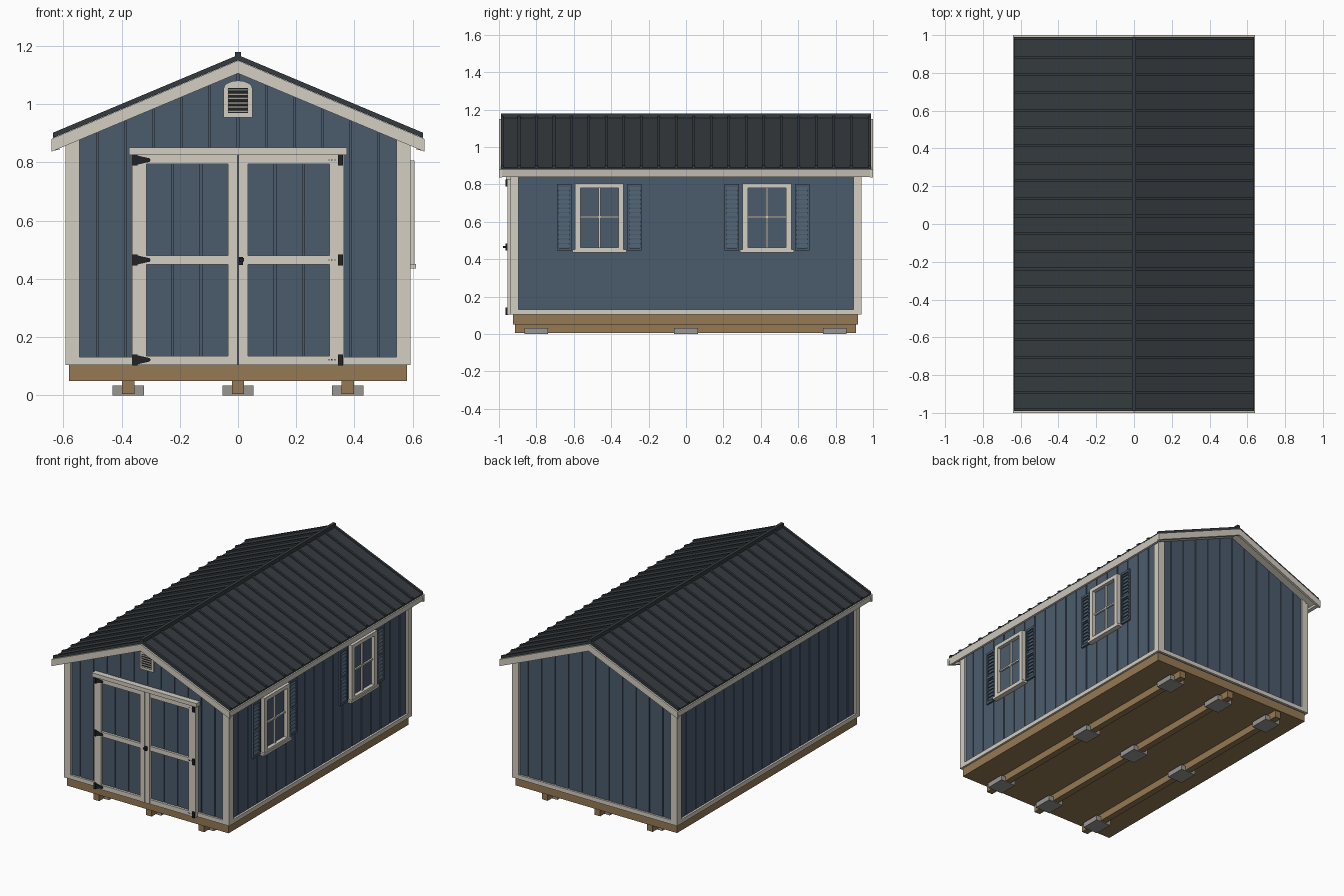
import bpy, bmesh, math
from mathutils import Vector

if "Cube" in bpy.data.objects:
    bpy.data.objects.remove(bpy.data.objects["Cube"])


def material(name, rgb):
    m = bpy.data.materials.new(name)
    m.diffuse_color = (*rgb, 1)
    m.use_nodes = True
    m.node_tree.nodes["Principled BSDF"].inputs["Base Color"].default_value = m.diffuse_color
    return m


BLUE = material("slate blue siding", (0.071, 0.106, 0.152))
CREAM = material("cream trim", (0.66, 0.62, 0.54))
ROOF = material("charcoal metal", (0.036, 0.043, 0.050))
WOOD = material("treated wood", (0.305, 0.195, 0.088))
BLOCK = material("grey concrete", (0.32, 0.31, 0.29))
BLACK = material("black iron", (0.014, 0.016, 0.018))


class Part:
    """Collects boxes and prisms into one object."""

    def __init__(self, name, mat):
        self.name, self.mat, self.bm = name, mat, bmesh.new()

    def prism(self, pts, a, b, axis="y"):
        # y axis: pts are (x, z); x axis: pts are (y, z)
        def place(p, t):
            return Vector((p[0], t, p[1])) if axis == "y" else Vector((t, p[0], p[1]))
        lo = [self.bm.verts.new(place(p, a)) for p in pts]
        hi = [self.bm.verts.new(place(p, b)) for p in pts]
        self.bm.faces.new(lo)
        self.bm.faces.new(hi[::-1])
        n = len(pts)
        for i in range(n):
            j = (i + 1) % n
            self.bm.faces.new((lo[j], lo[i], hi[i], hi[j]))
        return self

    def box(self, x0, x1, y0, y1, z0, z1):
        return self.prism([(x0, z0), (x1, z0), (x1, z1), (x0, z1)], y0, y1)

    def done(self):
        bmesh.ops.recalc_face_normals(self.bm, faces=self.bm.faces)
        me = bpy.data.meshes.new(self.name)
        self.bm.to_mesh(me)
        self.bm.free()
        me.materials.append(self.mat)
        ob = bpy.data.objects.new(self.name, me)
        bpy.context.collection.objects.link(ob)
        return ob


SLOPE = 0.42


def roof_z(top, x):
    return top - SLOPE * abs(x)


def slope_band(s, x0, x1, low, high):
    """Cross-section of a sloping layer on side s."""
    return [(s * x0, roof_z(low, x0)), (s * x1, roof_z(low, x1)),
            (s * x1, roof_z(high, x1)), (s * x0, roof_z(high, x0))]


# Foundation: blocks, skids and floor frame
blocks, skids = Part("foundation_blocks", BLOCK), Part("skids", WOOD)
for x in (-0.377, 0, 0.377):
    skids.box(x - 0.021, x + 0.021, -0.915, 0.91, 0.005, 0.052)
    for y in (-0.8, 0, 0.795):
        blocks.box(x - 0.054, x + 0.054, y - 0.063, y + 0.063, 0, 0.033)
blocks.done()
skids.done()
Part("floor_frame", WOOD).box(-0.58, 0.58, -0.925, 0.92, 0.05, 0.106).done()

# Wall core with grooved vertical planks on all four sides
Part("wall_core", BLUE).prism(
    [(-0.574, 0.105), (0.574, 0.105), (0.574, roof_z(1.122, 0.574)), (0, 1.122),
     (-0.574, roof_z(1.122, 0.574))], -0.919, 0.919).done()
planks, G = Part("wall_planks", BLUE), 0.003
for i in range(-6, 6):
    a, b = i * 0.58 / 6 + G, (i + 1) * 0.58 / 6 - G
    for y0, y1 in ((-0.925, -0.915), (0.915, 0.925)):
        planks.prism([(a, 0.105), (b, 0.105), (b, roof_z(1.12, b)), (a, roof_z(1.12, a))], y0, y1)
STEP = 1.85 / 19
for i in range(19):
    a = -0.925 + i * STEP
    for s in (-1, 1):
        x0, x1 = sorted((s * 0.57, s * 0.58))
        planks.box(x0, x1, a + G, a + STEP - G, 0.105, 0.874)
planks.done()

# Corner boards and bottom trim
trim = Part("corner_and_base_trim", CREAM)
for s in (-1, 1):
    x0, x1 = sorted((s * 0.575, s * 0.593))
    trim.box(x0, x1, -0.937, -0.895, 0.105, 0.87)
    trim.box(x0, x1, 0.895, 0.937, 0.105, 0.87)
    trim.box(x0, x1, -0.895, 0.895, 0.105, 0.132)
    for y0, y1 in ((-0.937, -0.92), (0.92, 0.937)):
        trim.prism([(s * 0.545, 0.105), (s * 0.575, 0.105),
                    (s * 0.575, 0.875), (s * 0.545, 0.888)], y0, y1)
trim.box(-0.545, -0.36, -0.937, -0.92, 0.105, 0.132)
trim.box(0.36, 0.545, -0.937, -0.92, 0.105, 0.132)
trim.box(-0.545, 0.545, 0.92, 0.937, 0.105, 0.132)
trim.done()

# Roof deck, rake boards and eave fascia
deck, rake = Part("roof_deck", CREAM), Part("rake_and_fascia", CREAM)
for s in (-1, 1):
    deck.prism(slope_band(s, 0, 0.625, 1.12, 1.15), -0.985, 0.985)
    for y0, y1 in ((-1.0, -0.984), (0.984, 1.0)):
        rake.prism(slope_band(s, 0, 0.64, 1.106, 1.15), y0, y1)
    rake.prism([(s * 0.612, 0.845), (s * 0.632, 0.84), (s * 0.64, 0.88), (s * 0.62, 0.889)],
               -0.99, 0.99)
deck.done()
rake.done()

# Metal sheets with standing ribs and a ridge cap
sheet, ribs = Part("roof_sheets", ROOF), Part("roof_ribs", ROOF)
rib_ys = [-0.893 + 0.0935 * k for k in range(20)] + [-0.983, 0.983]
for s in (-1, 1):
    sheet.prism(slope_band(s, 0, 0.636, 1.151, 1.159), -0.99, 0.99)
    for y in rib_ys:
        ribs.prism(slope_band(s, 0, 0.636, 1.157, 1.169), y - 0.007, y + 0.007)
sheet.done()
ribs.done()
Part("ridge_cap", ROOF).box(-0.01, 0.01, -0.99, 0.99, 1.15, 1.18).done()

# Double doors: grooved panels with cream stiles and rails
panel, frame = Part("door_panels", BLUE), Part("door_frames", CREAM)
panel.box(-0.36, 0.36, -0.932, -0.918, 0.106, 0.825)
for s in (-1, 1):
    for i in range(3):
        a, b = sorted((s * (0.03 + i * 0.097 + G), s * (0.03 + (i + 1) * 0.097 - G)))
        panel.box(a, b, -0.938, -0.925, 0.11, 0.82)
    for a, b in ((0.001, 0.035), (0.315, 0.364)):
        x0, x1 = sorted((s * a, s * b))
        frame.box(x0, x1, -0.955, -0.92, 0.105, 0.828)
    x0, x1 = sorted((s * 0.035, s * 0.315))
    for z0, z1 in ((0.105, 0.135), (0.45, 0.48), (0.795, 0.828)):
        frame.box(x0, x1, -0.953, -0.925, z0, z1)
panel.done()
frame.done()
Part("door_header", CREAM).box(-0.375, 0.375, -0.962, -0.92, 0.826, 0.851).done()

# Hinges with tapered straps on the left, plates and bolts on the right
hinges = Part("door_hinges", BLACK)
for z in (0.122, 0.465, 0.808):
    hinges.box(-0.362, -0.346, -0.965, -0.95, z - 0.019, z + 0.019)
    hinges.box(0.344, 0.36, -0.965, -0.95, z - 0.019, z + 0.019)
    hinges.prism([(-0.347, z - 0.016), (-0.304, z - 0.006), (-0.3, z), (-0.304, z + 0.006),
                  (-0.347, z + 0.016)], -0.96, -0.95)
    for x in (0.313, 0.322, 0.333):
        hinges.box(x - 0.002, x + 0.002, -0.957, -0.95, z - 0.002, z + 0.002)
hinges.done()
handle = Part("door_handle", BLACK)
handle.box(0.002, 0.018, -0.965, -0.95, 0.448, 0.475)
handle.box(0.004, 0.02, -0.978, -0.96, 0.46, 0.472)
handle.done()

# Arched gable vent with louvres
arch = [(0.049 * math.cos(t), 1.055 + 0.026 * math.sin(t))
        for t in [math.pi * k / 10 for k in range(11)]]
Part("vent_surround", CREAM).prism([(-0.049, 0.955), (0.049, 0.955)] + arch, -0.937, -0.92).done()
Part("vent_opening", BLACK).box(-0.035, 0.035, -0.939, -0.93, 0.97, 1.055).done()
louvres = Part("vent_louvres", CREAM)
for k in range(6):
    z = 0.974 + k * 0.0145
    louvres.prism([(-0.943, z), (-0.935, z + 0.004), (-0.935, z + 0.007), (-0.943, z + 0.003)],
                  -0.035, 0.035, "x")
louvres.done()

# Right-hand windows with frames, glazing bars, sills and louvred shutters
glass, sash, shutter = Part("window_glass", BLUE), Part("window_frames", CREAM), Part("shutters", BLUE)
for c in (-0.463, 0.433):
    glass.box(0.575, 0.583, c - 0.11, c + 0.11, 0.455, 0.79)
    for s in (-1, 1):
        y0, y1 = sorted((c + s * 0.102, c + s * 0.13))
        sash.box(0.575, 0.607, y0, y1, 0.447, 0.806)
        # shutter stiles, rails and slats
        a, b = sorted((c + s * 0.15, c + s * 0.226))
        shutter.box(0.575, 0.583, a, b, 0.446, 0.802)
        shutter.box(0.58, 0.592, a, a + 0.01, 0.446, 0.802)
        shutter.box(0.58, 0.592, b - 0.01, b, 0.446, 0.802)
        for z in (0.446, 0.617, 0.787):
            shutter.box(0.58, 0.592, a + 0.01, b - 0.01, z, z + 0.015)
        for k in range(14):
            z = 0.464 + k * 0.0235
            shutter.prism([(0.582, z), (0.591, z), (0.582, z + 0.02)], a + 0.01, b - 0.01)
    sash.box(0.575, 0.607, c - 0.102, c + 0.102, 0.782, 0.806)
    sash.box(0.575, 0.607, c - 0.102, c + 0.102, 0.447, 0.464)
    sash.box(0.575, 0.612, c - 0.144, c + 0.144, 0.436, 0.451)
    sash.box(0.58, 0.594, c - 0.005, c + 0.005, 0.46, 0.785)
    sash.box(0.58, 0.593, c - 0.105, c + 0.105, 0.62, 0.63)
glass.done()
sash.done()
shutter.done()
